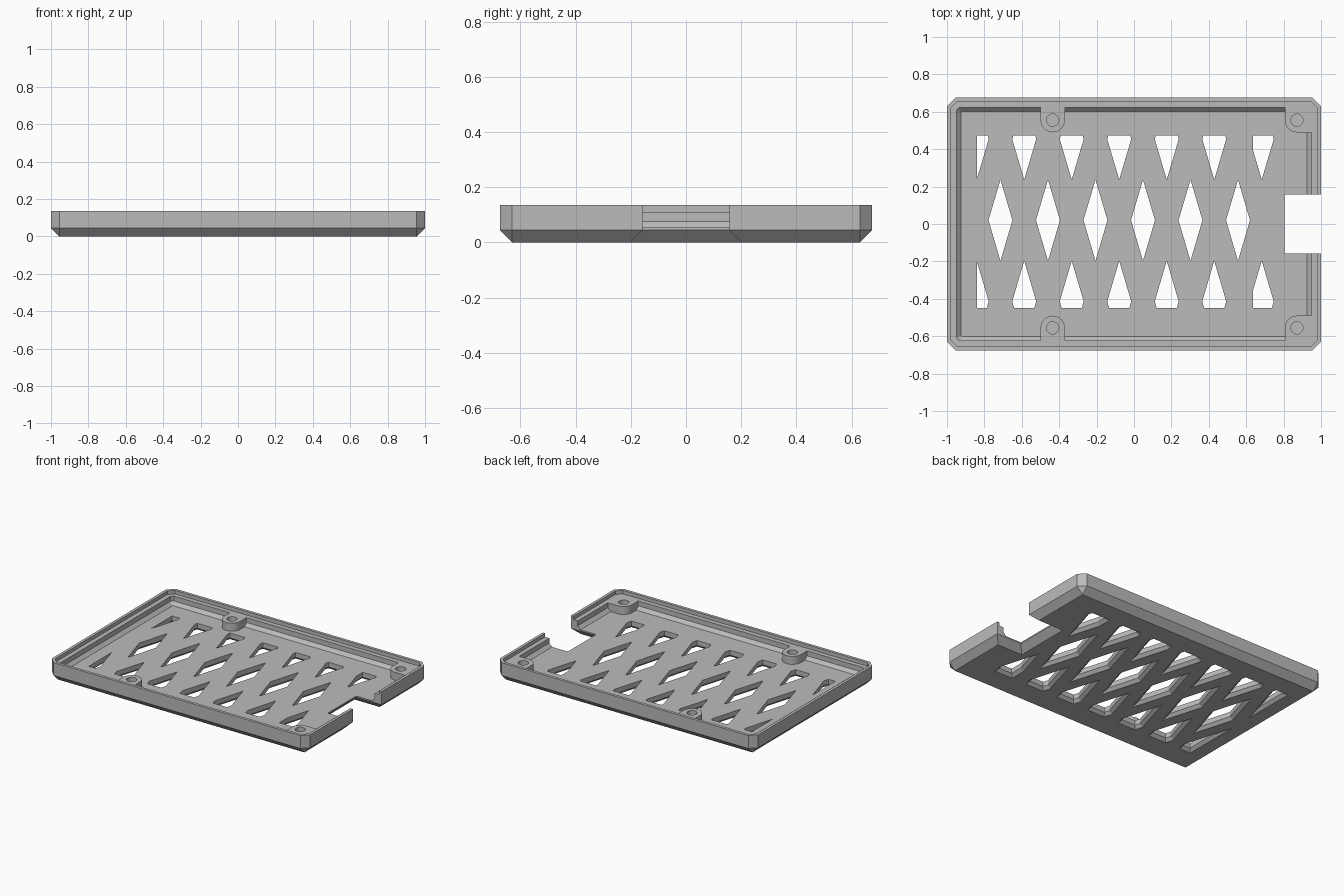
import bpy, bmesh, math
from mathutils import Vector

if "Cube" in bpy.data.objects:
    bpy.data.objects.remove(bpy.data.objects["Cube"], do_unlink=True)

TOP = 0.135       # rim height
LEDGE = 0.11      # lid ledge and boss height
FLOOR = 0.054     # inner floor height
BEVEL = 0.045     # outer bottom bevel

grey = bpy.data.materials.new("plain_grey")
grey.use_nodes = True
grey.diffuse_color = (0.5, 0.5, 0.5, 1)
grey.node_tree.nodes["Principled BSDF"].inputs["Base Color"].default_value = (0.5, 0.5, 0.5, 1)


def octagon(hx, hy, c):
    """Rectangle outline with cut corners, counter-clockwise."""
    return [(hx, c - hy), (hx, hy - c), (hx - c, hy), (c - hx, hy),
            (-hx, hy - c), (-hx, c - hy), (c - hx, -hy), (hx - c, -hy)]


def arc(cx, cy, r, a0, a1, n=12):
    angles = [math.radians(a0 + (a1 - a0) * i / n) for i in range(n + 1)]
    return [(cx + r * math.cos(a), cy + r * math.sin(a)) for a in angles]


def loft(bm, levels):
    """Closed solid through (outline, z) levels with equal point counts."""
    rings = [[bm.verts.new((x, y, z)) for x, y in pts] for pts, z in levels]
    n = len(rings[0])
    for low, high in zip(rings, rings[1:]):
        for i in range(n):
            j = (i + 1) % n
            bm.faces.new((low[i], low[j], high[j], high[i]))
    bm.faces.new(rings[0][::-1])
    bm.faces.new(rings[-1])


def solid(name, *lofts):
    bm = bmesh.new()
    for levels in lofts:
        loft(bm, levels)
    bmesh.ops.remove_doubles(bm, verts=bm.verts, dist=1e-5)
    bmesh.ops.recalc_face_normals(bm, faces=bm.faces)
    mesh = bpy.data.meshes.new(name)
    bm.to_mesh(mesh)
    bm.free()
    mesh.materials.append(grey)
    obj = bpy.data.objects.new(name, mesh)
    bpy.context.collection.objects.link(obj)
    return obj


def cut(obj, tool):
    """Subtract the tool from the object and discard the tool."""
    tool.hide_render = True
    mod = obj.modifiers.new("cut", "BOOLEAN")
    mod.operation, mod.solver, mod.object = "DIFFERENCE", "EXACT", tool
    bpy.context.view_layer.update()
    graph = bpy.context.evaluated_depsgraph_get()
    mesh = bpy.data.meshes.new_from_object(obj.evaluated_get(graph))
    obj.modifiers.clear()
    obj.data = mesh
    bpy.data.objects.remove(tool, do_unlink=True)


def clip(pts, axis, limit, sign):
    """Keep the part of an outline where sign * coordinate <= sign * limit."""
    out = []
    for p, q in zip(pts, pts[1:] + pts[:1]):
        dp, dq = sign * (p[axis] - limit), sign * (q[axis] - limit)
        if dp <= 0:
            out.append(p)
        if dp * dq < 0:
            t = dp / (dp - dq)
            out.append((p[0] + t * (q[0] - p[0]), p[1] + t * (q[1] - p[1])))
    return out


def grow(pts, d):
    """Offset a counter-clockwise convex outline outward with mitred corners."""
    out = []
    for i, p in enumerate(pts):
        b = Vector(p)
        u = (b - Vector(pts[i - 1])).normalized()
        v = (Vector(pts[(i + 1) % len(pts)]) - b).normalized()
        n, m = Vector((u.y, -u.x)), Vector((v.y, -v.x))
        out.append(tuple(b + (n + m) * d / (1 + n.dot(m))))
    return out


# Outer tray block with bevelled underside
case = solid("vented_case_half", [
    (octagon(1 - BEVEL, 0.675 - BEVEL, 0), 0),
    (octagon(1, 0.675, BEVEL), BEVEL),
    (octagon(1, 0.675, BEVEL), TOP)])

# Inner cavity with sloped foot, leaving the screw bosses standing
cavity = solid("cavity_cutter", [
    (octagon(0.926, 0.601, 0.004), FLOOR),
    (octagon(0.948, 0.623, 0.015), FLOOR + 0.022),
    (octagon(0.948, 0.623, 0.015), 0.2)])
BOSS_Y, BOSS_R = 0.555, 0.065
MID_X, END_X = -0.435, 0.871
mid = arc(MID_X, BOSS_Y, BOSS_R, 180, 360) + [(MID_X + BOSS_R, 0.7), (MID_X - BOSS_R, 0.7)]
end = arc(END_X, BOSS_Y, BOSS_R, 180, 270) + [(1.1, BOSS_Y - BOSS_R), (1.1, 0.7), (END_X - BOSS_R, 0.7)]
bosses = []
for outline in (mid, end):
    for side in (1, -1):
        pts = [(x, y * side) for x, y in outline]
        bosses.append([(pts, 0.02), (pts, 0.3)])
cut(cavity, solid("boss_blocks", *bosses))
cut(case, cavity)

# Lid ledge around the rim
lip = octagon(0.98, 0.655, 0.034)
cut(case, solid("ledge_cutter", [(lip, LEDGE), (lip, 0.3)]))

# Blind screw holes in the bosses
holes = []
for x in (MID_X, END_X):
    for y in (BOSS_Y, -BOSS_Y):
        ring = arc(x, y, 0.033, 0, 345, 23)
        holes.append([(ring, FLOOR), (ring, 0.3)])
cut(case, solid("screw_hole_cutter", *holes))

# Connector notch in the end wall, flared underneath
notch = [(0.805, -0.157), (1.2, -0.157), (1.2, 0.157), (0.805, 0.157)]
cut(case, solid("notch_cutter", [
    (grow(notch, BEVEL + 0.01), -0.01), (notch, BEVEL), (notch, 0.3)]))

# Diamond vents in three staggered rows, flared underneath
PITCH, HALF_W, HALF_H, MID_Y = 0.254, 0.064, 0.217, 0.02
FLARE = 0.02
vents = []
for row in (-1, 0, 1):
    start, count = (-0.714, 6) if row == 0 else (-0.841, 7)
    for i in range(count):
        x, y = start + PITCH * i, MID_Y + 2 * HALF_H * row
        pts = [(x + HALF_W, y), (x, y + HALF_H), (x - HALF_W, y), (x, y - HALF_H)]
        if row == 1:
            pts = clip(pts, 1, 0.472, 1)
        elif row == -1:
            pts = clip(pts, 1, -0.45, -1)
        if row and i == 0:
            pts = clip(pts, 0, x + 0.001, -1)
        elif row and i == count - 1:
            pts = clip(pts, 0, 0.635, -1)
        vents.append([(grow(pts, FLARE + 0.004), -0.004), (pts, FLARE), (pts, 0.09)])
cut(case, solid("vent_cutter", *vents))

# Crisp flat faces
for face in case.data.polygons:
    face.use_smooth = False
